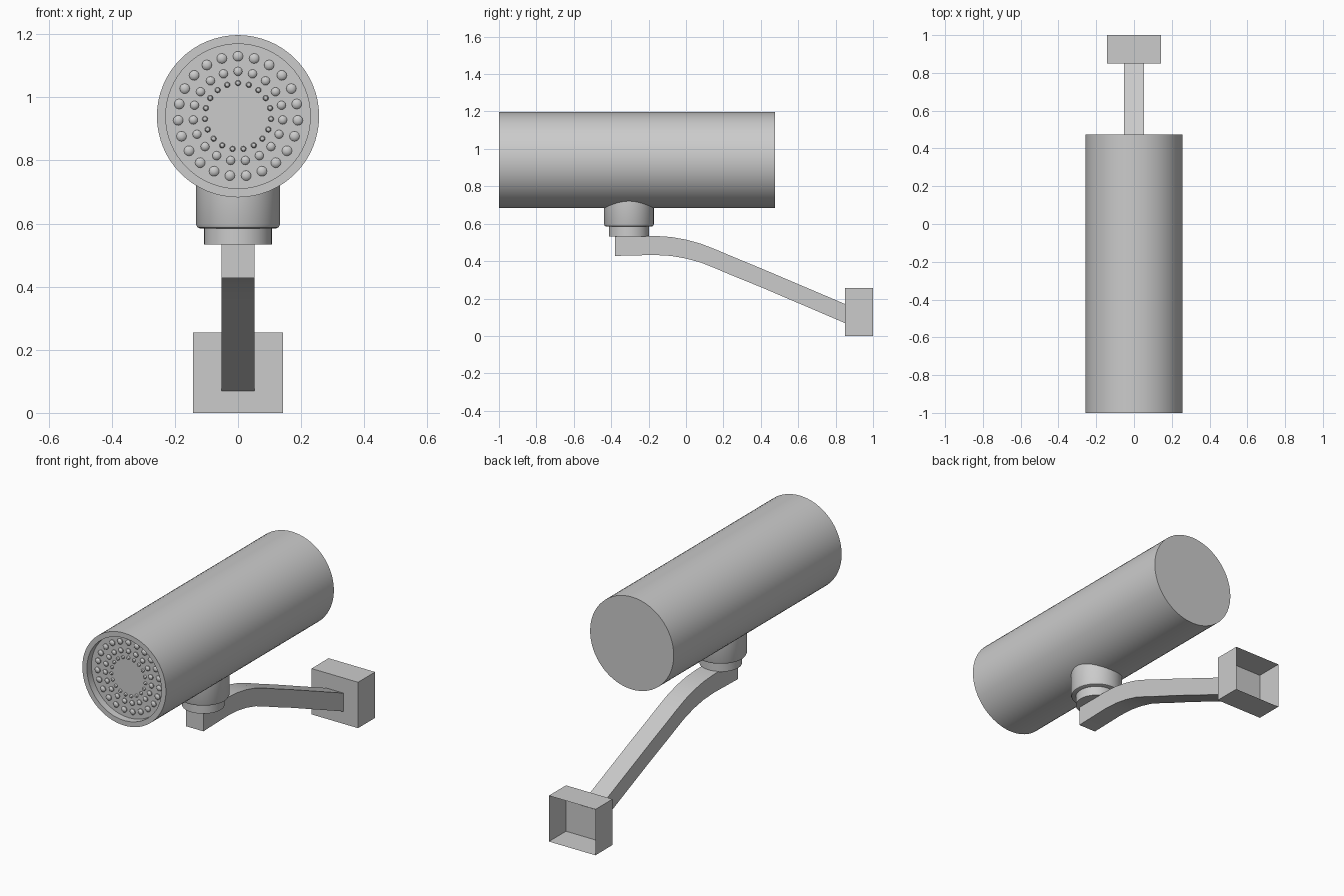
import bpy, bmesh, math
from mathutils import Matrix, Vector

if "Cube" in bpy.data.objects:
    bpy.data.objects.remove(bpy.data.objects["Cube"])

SEG = 64
BODY_Z = 0.94


def make_object(name, bm, smooth=True):
    bmesh.ops.recalc_face_normals(bm, faces=bm.faces)
    mesh = bpy.data.meshes.new(name)
    bm.to_mesh(mesh)
    bm.free()
    ob = bpy.data.objects.new(name, mesh)
    bpy.context.collection.objects.link(ob)
    if smooth:
        bpy.ops.object.select_all(action='DESELECT')
        ob.select_set(True)
        bpy.context.view_layer.objects.active = ob
        bpy.ops.object.shade_smooth_by_angle(angle=math.radians(35))
    return ob


def lathe(bm, profile, matrix, seg=SEG):
    """Spin (radius, height) points round local z, capping both ends."""
    rings = []
    for r, h in profile:
        rings.append([bm.verts.new(matrix @ Vector((r * math.cos(2 * math.pi * i / seg),
                                                    r * math.sin(2 * math.pi * i / seg), h)))
                      for i in range(seg)])
    for a, b in zip(rings, rings[1:]):
        for i in range(seg):
            j = (i + 1) % seg
            bm.faces.new((a[i], a[j], b[j], b[i]))
    bm.faces.new(rings[0])
    bm.faces.new(rings[-1])


# local z points to the front (-y)
to_front = Matrix.Translation((0, 0, BODY_Z)) @ Matrix.Rotation(math.pi / 2, 4, 'X')

# Camera housing with a recessed front face
bm = bmesh.new()
lathe(bm, [(0.257, -0.475), (0.257, 1.0), (0.229, 1.0), (0.229, 0.96)], to_front)
make_object("camera_housing", bm)

# Rings of small domed lights on the recessed face
bm = bmesh.new()
for ring_r, count, r in ((0.19, 23, 0.016), (0.142, 19, 0.014), (0.105, 19, 0.009)):
    for k in range(count):
        a = 2 * math.pi * k / count
        m = to_front @ Matrix.Translation((ring_r * math.sin(a), ring_r * math.cos(a), 0.959))
        lathe(bm, [(r, 0), (r, 0.006), (r * 0.7, 0.011), (r * 0.25, 0.013)], m, 12)
make_object("light_rings", bm)

# Swivel neck: wide collar over a narrower disc
swivel = Matrix.Translation((0, -0.305, 0))
bm = bmesh.new()
lathe(bm, [(0.122, 0.585), (0.129, 0.588), (0.133, 0.597), (0.133, 0.73)], swivel)
make_object("swivel_collar", bm)
bm = bmesh.new()
lathe(bm, [(0.107, 0.533), (0.107, 0.59)], swivel)
make_object("swivel_disc", bm)

# Bent support arm: (y, top z, bottom z)
path = [(-0.38, 0.535, 0.428), (-0.17, 0.535, 0.433), (-0.08, 0.529, 0.428),
        (0.0, 0.515, 0.414), (0.08, 0.493, 0.392), (0.16, 0.462, 0.360),
        (0.24, 0.428, 0.326), (0.40, 0.362, 0.261), (0.852, 0.170, 0.068)]
bm = bmesh.new()
sections = [[bm.verts.new((x, y, z)) for x, z in
             ((-0.053, t), (0.053, t), (0.053, b), (-0.053, b))] for y, t, b in path]
for s, n in zip(sections, sections[1:]):
    for i in range(4):
        j = (i + 1) % 4
        bm.faces.new((s[i], s[j], n[j], n[i]))
bm.faces.new(sections[0])
bm.faces.new(sections[-1])
make_object("support_arm", bm)

# Wall box, open at the back
bm = bmesh.new()
bmesh.ops.create_cube(bm, size=1, matrix=Matrix.Translation((0, 0.925, 0.1275))
                      @ Matrix.Diagonal((0.286, 0.15, 0.255, 1)))
back = [f for f in bm.faces if f.calc_center_median().y > 0.99]
bmesh.ops.delete(bm, geom=back, context='FACES_ONLY')
make_object("wall_box", bm, smooth=False)
